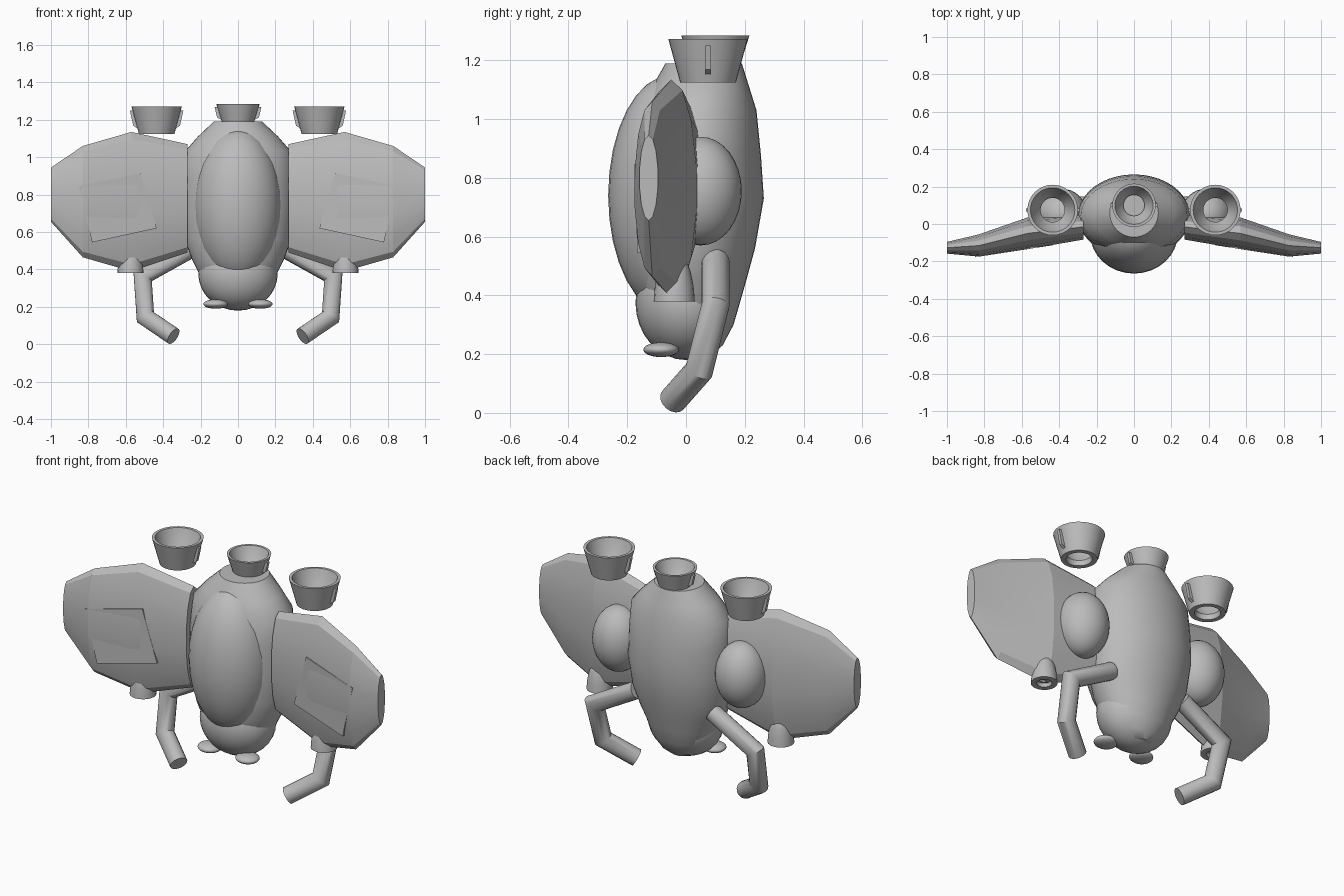
import bpy, math
from mathutils import Vector

if "Cube" in bpy.data.objects:
    bpy.data.objects.remove(bpy.data.objects["Cube"])

grey = bpy.data.materials.new("hull grey")
grey.diffuse_color = (0.5, 0.5, 0.5, 1)
grey.use_nodes = True
grey.node_tree.nodes["Principled BSDF"].inputs["Base Color"].default_value = grey.diffuse_color


def make(name, verts, faces, angle=40):
    me = bpy.data.meshes.new(name)
    me.from_pydata([tuple(v) for v in verts], [], faces)
    ob = bpy.data.objects.new(name, me)
    bpy.context.collection.objects.link(ob)
    me.materials.append(grey)
    bpy.ops.object.select_all(action='DESELECT')
    ob.select_set(True)
    bpy.context.view_layer.objects.active = ob
    bpy.ops.object.mode_set(mode='EDIT')
    bpy.ops.mesh.select_all(action='SELECT')
    bpy.ops.mesh.normals_make_consistent(inside=False)
    bpy.ops.object.mode_set(mode='OBJECT')
    if angle:
        bpy.ops.object.shade_smooth_by_angle(angle=math.radians(angle))
    return ob


def loft(name, rings, caps=True, closed=False, angle=40):
    n, m = len(rings[0]), len(rings)
    faces = []
    for i in range(m if closed else m - 1):
        a, b = i * n, (i + 1) % m * n
        faces += [(a + j, a + (j + 1) % n, b + (j + 1) % n, b + j) for j in range(n)]
    if caps and not closed:
        faces += [tuple(range(n)), tuple(range((m - 1) * n, m * n))]
    return make(name, [v for r in rings for v in r], faces, angle)


def ring(c, rx, ry, z, n=32):
    return [(c[0] + rx * math.cos(2 * math.pi * i / n),
             c[1] + ry * math.sin(2 * math.pi * i / n), z) for i in range(n)]


def ellipsoid(name, c, r):
    bpy.ops.mesh.primitive_uv_sphere_add(segments=32, ring_count=16, location=c)
    ob = bpy.context.object
    ob.name, ob.scale = name, r
    bpy.ops.object.transform_apply(location=False, rotation=False, scale=True)
    ob.data.materials.append(grey)
    bpy.ops.object.shade_smooth()


def tube(name, pts, r, n=16):
    # Sweep a circle along straight segments with mitred corners
    pts = [Vector(p) for p in pts]
    d = [(b - a).normalized() for a, b in zip(pts, pts[1:])]
    u = d[0].orthogonal().normalized()
    w = d[0].cross(u)
    cur = [pts[0] + r * (u * math.cos(2 * math.pi * i / n) + w * math.sin(2 * math.pi * i / n))
           for i in range(n)]
    rings = [cur]
    for k, p in enumerate(pts[1:]):
        nrm = (d[k] + d[k + 1]).normalized() if k + 1 < len(d) else d[k]
        cur = [v + d[k] * ((p - v).dot(nrm) / d[k].dot(nrm)) for v in cur]
        rings.append(cur)
    loft(name, rings)


def nozzle(name, x, y, z, r0, r1, h):
    # Open flared bell with a wall
    prof = [(r0, 0), (r1, h), (r1 * 0.88, h), (r1 * 0.72, h * 0.55),
            (r0 * 0.68, h * 0.2), (r0 * 0.72, 0)]
    loft(name, [ring((x, y), r, r, z + dz) for r, dz in prof], closed=True, angle=35)
    # Thin fins on both sides
    for s in (-1, 1):
        a, b = r0 + (r1 - r0) * 0.2, r0 + (r1 - r0) * 0.85
        tri = [(a - 0.005, 0.17), (a + 0.022, 0.3), (b + 0.014, 0.85), (b - 0.005, 0.85)]
        loft(name + "_fin", [[(x + s * q, y + dy, z + t * h) for q, t in tri]
                             for dy in (-0.009, 0.009)], angle=0)


# Main body: z, half width, front y, back y
body = [(1.19, .13, -.07, .19), (1.11, .215, -.115, .215), (1.03, .285, -.15, .24),
        (.88, .298, -.17, .255), (.73, .30, -.18, .265), (.56, .285, -.175, .235),
        (.45, .245, -.165, .205), (.38, .21, -.15, .185), (.30, .175, -.10, .162),
        (.23, .11, -.03, .125), (.20, .05, .02, .09)]
loft("body", [ring((0, (f + b) / 2), w, (b - f) / 2, z, 40) for z, w, f, b in body])

# Front canopy, head dome and eyes
ellipsoid("canopy", (0, -.05, .74), (.235, .215, .41))
ellipsoid("head", (0, 0, .375), (.212, .172, .195))
nozzle("centre_nozzle", 0, .1, 1.18, .083, .116, .105)

for s, side in ((-1, "left_"), (1, "right_")):
    ellipsoid(side + "eye", (s * .12, -.085, .215), (.065, .06, .025))

    # Faceted wing: x, centre z, half height, centre y, half thickness
    sections = [(.27, .78, .29, -.015, .07), (.57, .7625, .3725, -.05, .087),
                (.83, .7625, .2975, -.115, .061), (1.0, .80, .145, -.127, .032)]
    n = 14
    loft(side + "wing", [[(s * x, yc + ry * math.sin(2 * math.pi * i / n),
                           zc + rz * math.cos(2 * math.pi * i / n)) for i in range(n)]
                         for x, zc, rz, yc, ry in sections], angle=12)

    # Tilted panel whose corners stand out of the wing front
    quad = [(.85, .845), (.52, .915), (.435, .62), (.78, .545)]
    loft(side + "wing_panel", [[(s * x, -.134 - (x - .57) * .15 + dy, z) for x, z in quad]
                               for dy in (0, .02)], angle=0)

    # Engine pod, side nozzle and wing gun
    ellipsoid(side + "pod", (s * .39, .05, .755), (.14, .14, .185))
    nozzle(side + "nozzle", s * .435, .075, 1.125, .095, .135, .147)
    gun = [(.035, .40), (.04, .38), (.07, .38), (.066, .43), (.056, .48), (.04, .525), (.015, .55)]
    loft(side + "wing_gun", [ring((s * .575, -.04), r, r, z, 20) for r, z in gun])

    # Bent arm
    tube(side + "arm", [(s * .24, .1, .515), (s * .51, .1, .365),
                        (s * .495, .045, .145), (s * .345, -.045, .043)], .048)
